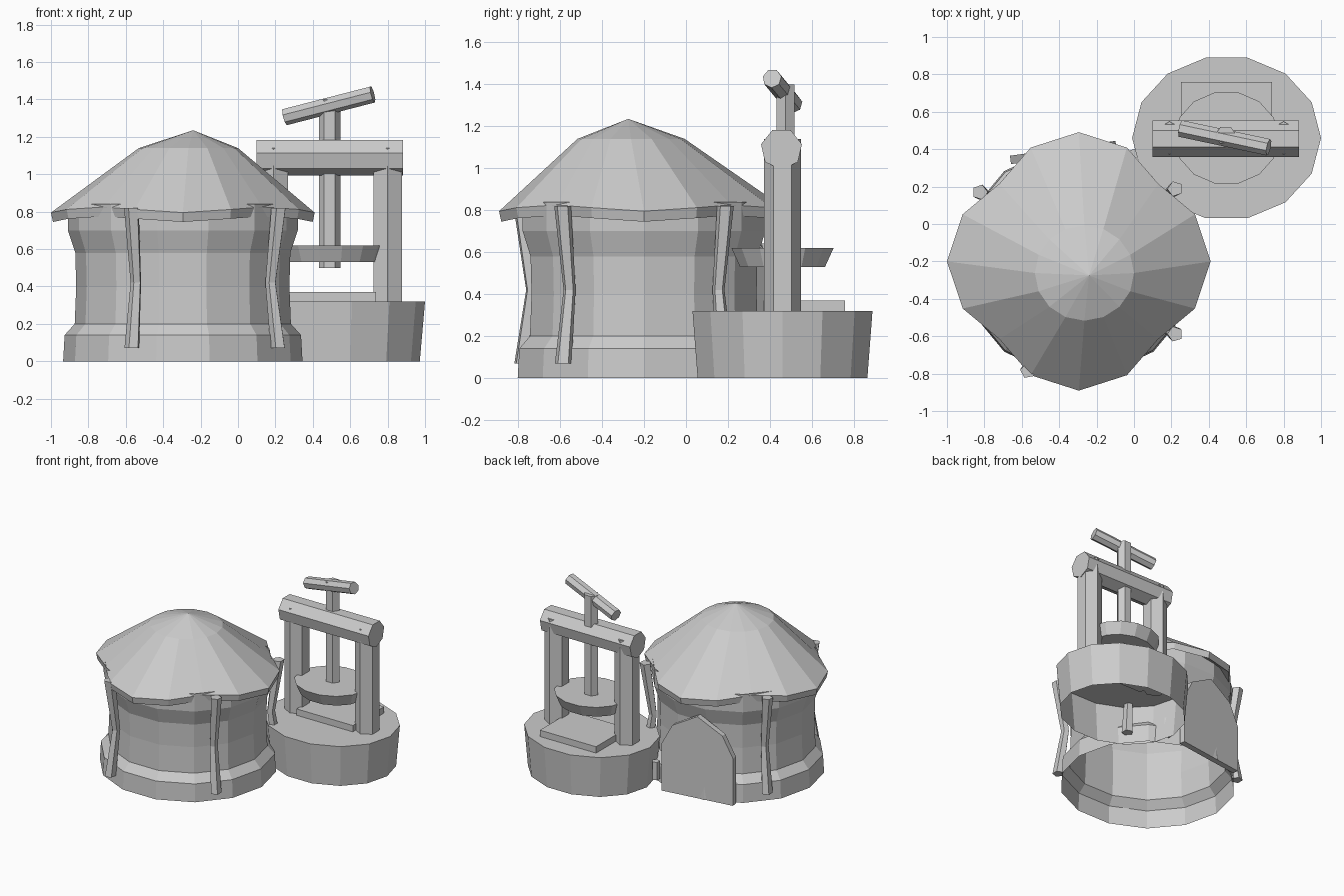
import bpy
import bmesh
from math import sin, cos, pi, radians
from mathutils import Vector

cube = bpy.data.objects.get("Cube")
if cube:
    bpy.data.objects.remove(cube, do_unlink=True)

grey = bpy.data.materials.new("plain_grey")
grey.use_nodes = True
COLOUR = (0.6, 0.6, 0.6, 1)
grey.diffuse_color = COLOUR
grey.node_tree.nodes["Principled BSDF"].inputs["Base Color"].default_value = COLOUR

HUT = Vector((-0.295, -0.2, 0))
PRESS = Vector((0.495, 0.46, 0))


def ring(centre, rx, ry, z, n, phase=0.0):
    """Horizontal ring of points."""
    return [Vector((centre.x + rx * cos(2 * pi * i / n + phase),
                    centre.y + ry * sin(2 * pi * i / n + phase), z)) for i in range(n)]


def loft(name, rings, cap_start=True, cap_end=True):
    """Skin a list of equal rings; a cap can be left open."""
    bm = bmesh.new()
    loops = [[bm.verts.new(p) for p in r] for r in rings]
    for a, b in zip(loops, loops[1:]):
        for i in range(len(a)):
            j = (i + 1) % len(a)
            bm.faces.new((a[i], a[j], b[j], b[i]))
    if cap_start:
        bm.faces.new(loops[0][::-1])
    if cap_end:
        bm.faces.new(loops[-1])
    bmesh.ops.remove_doubles(bm, verts=bm.verts[:], dist=1e-5)
    bmesh.ops.recalc_face_normals(bm, faces=bm.faces[:])
    mesh = bpy.data.meshes.new(name)
    bm.to_mesh(mesh)
    bm.free()
    mesh.materials.append(grey)
    ob = bpy.data.objects.new(name, mesh)
    bpy.context.collection.objects.link(ob)
    return ob


def bar(name, a, b, r, n, phase=0.0):
    """Straight faceted bar between two points."""
    a, b = Vector(a), Vector(b)
    axis = (b - a).normalized()
    up = Vector((0, 0, 1)) if abs(axis.z) < 0.9 else Vector((0, 1, 0))
    u = axis.cross(up).normalized()
    v = u.cross(axis)
    ends = [[p + r * (cos(2 * pi * i / n + phase) * u + sin(2 * pi * i / n + phase) * v)
             for i in range(n)] for p in (a, b)]
    return loft(name, ends)


def box(name, lo, hi):
    corners = [(lo[0], lo[1]), (hi[0], lo[1]), (hi[0], hi[1]), (lo[0], hi[1])]
    return loft(name, [[Vector((x, y, z)) for x, y in corners] for z in (lo[2], hi[2])])


# Round hut wall, open at the bottom and under the roof
WALL = [(0, 0.64), (0.14, 0.632), (0.2, 0.578), (0.4, 0.57), (0.58, 0.575), (0.7, 0.615), (0.84, 0.615)]
loft("hut_wall", [ring(HUT, r, r * 0.965, z, 14) for z, r in WALL], False, False)

# Roof with a drooping, squarish eave and an off-centre peak
EAVE = {0: (0.705, 0.795), 1: (0.672, 0.812), 2: (0.6, 0.825), 3: (0.672, 0.812)}


def eave(scale, drop):
    pts = []
    for i in range(16):
        r, z = EAVE[i % 4]
        t = i * pi / 8
        pts.append(Vector((HUT.x + r * scale * cos(t), HUT.y + 0.98 * r * scale * sin(t), z - drop)))
    return pts


knuckle = Vector((-0.265, -0.262, 0))
peak = Vector((-0.24, -0.275, 0))
loft("hut_roof", [eave(0.86, -0.01), eave(0.985, 0.05), eave(1, 0),
                  ring(knuckle, 0.265, 0.255, 1.14, 16), ring(peak, 0, 0, 1.235, 16)], False, False)

# Bent poles leaning on the wall
for k, deg in enumerate((-115, -37, 37, 145)):
    t = radians(deg)
    path = [(0.07, 0.64, 0.042), (0.42, 0.59, 0.03), (0.82, 0.645, 0.042)]
    loft(f"wall_pole_{k + 1}",
         [ring(HUT + Vector((r * cos(t), r * sin(t), 0)), w, w, z, 5, t) for z, r, w in path])

# Short stub of a pole beside the door
loft("pole_stub", [ring(Vector((0.0, 0.375, 0)), 0.03, 0.03, z, 5) for z in (0.04, 0.18)])

# Pointed door slab at the back
half = [(0.285, 0), (0.285, 0.37), (0.2, 0.53)]
outline = half + [(0, 0.64)] + [(-x, z) for x, z in reversed(half)]
yaw = radians(8)
side = Vector((cos(yaw), sin(yaw), 0))
out = Vector((-sin(yaw), cos(yaw), 0))
base = Vector((-0.375, 0.36, 0))
loft("hut_door", [[base + side * x + out * d + Vector((0, 0, z)) for x, z in outline]
                  for d in (0, 0.045)])

# Press base, open underneath
loft("press_base", [ring(PRESS, 0.477, 0.415, 0, 14), ring(PRESS, 0.505, 0.44, 0.32, 14)], False, True)
box("press_bed", (0.25, 0.37, 0.31), (0.738, 0.758, 0.37))
loft("press_plate", [ring(PRESS, 0.248, 0.208, 0.53, 14), ring(PRESS, 0.28, 0.25, 0.62, 14)])

# Upright frame
for name, s in (("left_post", 1), ("right_post", -1)):
    x = PRESS.x + s * 0.305
    loft(name, [ring(Vector((x, 0.46, 0)), 0.088, 0.088, z, 6, pi / 6) for z in (0.31, 1.14)])
bar("cross_beam", (0.10, 0.455, 1.092), (0.882, 0.455, 1.092), 0.1, 7, radians(13))

# Screw and slanted turning handle
loft("press_screw", [ring(Vector((0.49, 0.475, 0)), 0.058, 0.05, z, 6) for z in (0.5, 1.4)])
bar("turning_handle", (0.25, 0.51, 1.307), (0.72, 0.41, 1.428), 0.046, 7, radians(13))
